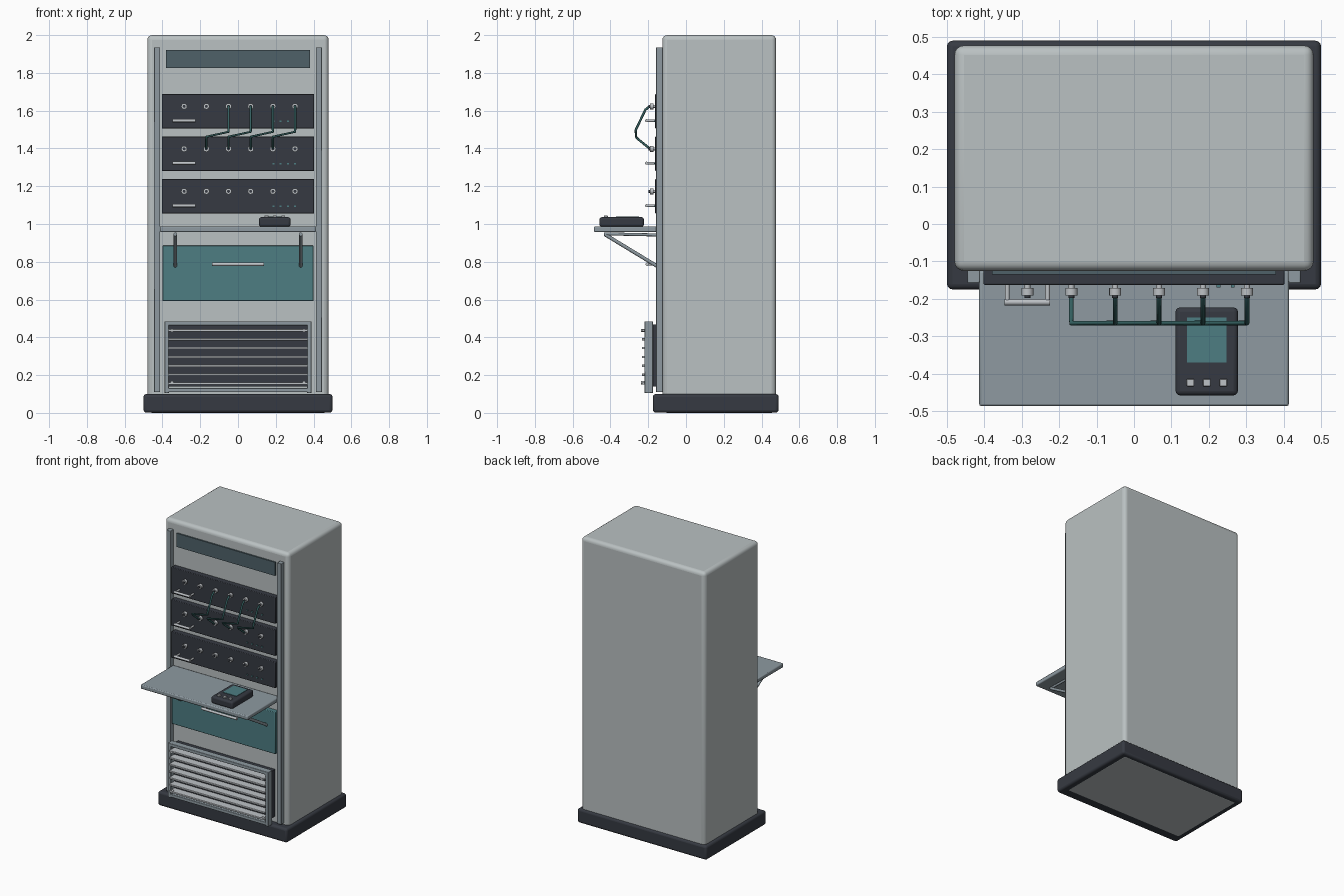
import bpy, bmesh, math
from mathutils import Vector

if "Cube" in bpy.data.objects:
    bpy.data.objects.remove(bpy.data.objects["Cube"])


def material(name, r, g, b):
    def lin(c):
        c /= 255
        return c / 12.92 if c <= 0.04045 else ((c + 0.055) / 1.055) ** 2.4
    m = bpy.data.materials.new(name)
    m.diffuse_color = (lin(r), lin(g), lin(b), 1)
    m.use_nodes = True
    m.node_tree.nodes["Principled BSDF"].inputs["Base Color"].default_value = m.diffuse_color
    return m


SHELL = material("pale grey shell", 186, 193, 194)
DARK = material("charcoal", 54, 58, 66)
STEEL = material("blue grey steel", 142, 154, 161)
METAL = material("light metal", 190, 194, 198)
TEAL = material("teal", 77, 125, 130)
SLATE = material("slate glass", 78, 97, 105)
CABLE = material("cable green", 52, 96, 96)


def finish(name, bm, mat, bevel=0, segments=2):
    me = bpy.data.meshes.new(name)
    bm.to_mesh(me)
    bm.free()
    me.materials.append(mat)
    ob = bpy.data.objects.new(name, me)
    bpy.context.collection.objects.link(ob)
    bpy.context.view_layer.objects.active = ob
    ob.select_set(True)
    if bevel:
        mod = ob.modifiers.new("bevel", "BEVEL")
        mod.width, mod.segments = bevel, segments
    bpy.ops.object.shade_smooth_by_angle(angle=math.radians(35))
    ob.select_set(False)
    return ob


def box(name, x, y, z, mat, bevel=0, segments=2):
    """Box given by its (min, max) range on each axis."""
    bm = bmesh.new()
    bmesh.ops.create_cube(bm, size=1)
    for v in bm.verts:
        v.co = [lo + (c + 0.5) * (hi - lo) for c, (lo, hi) in zip(v.co, (x, y, z))]
    return finish(name, bm, mat, bevel, segments)


def rod(name, a, b, radius, mat, sides=12):
    """Cylinder between two points."""
    a, b = Vector(a), Vector(b)
    bm = bmesh.new()
    bmesh.ops.create_cone(bm, cap_ends=True, segments=sides, radius1=radius,
                          radius2=radius, depth=(b - a).length)
    bm.transform((b - a).to_track_quat('Z', 'Y').to_matrix().to_4x4())
    bmesh.ops.translate(bm, verts=bm.verts, vec=(a + b) / 2)
    return finish(name, bm, mat)


def tube(name, points, radius, mat):
    """Bent round tube through a few points."""
    cu = bpy.data.curves.new(name, 'CURVE')
    cu.dimensions, cu.bevel_depth, cu.bevel_resolution = '3D', radius, 2
    cu.use_fill_caps = True
    sp = cu.splines.new('POLY')
    sp.points.add(len(points) - 1)
    for p, co in zip(sp.points, points):
        p.co = (*co, 1)
    cu.materials.append(mat)
    ob = bpy.data.objects.new(name, cu)
    bpy.context.collection.objects.link(ob)
    return ob


# Cabinet shell and plinth
box("cabinet", (-0.48, 0.48), (-0.125, 0.477), (0, 2), SHELL, 0.025, 4)
box("plinth", (-0.5, 0.5), (-0.175, 0.49), (0.001, 0.1), DARK, 0.015, 3)

# Mounting rails on both sides
for s in (-1, 1):
    box("rail", sorted((s * 0.412, s * 0.445)), (-0.158, -0.12), (0.11, 1.935), STEEL, 0.003)

# Top window strip
box("top_window", (-0.38, 0.38), (-0.135, -0.12), (1.825, 1.92), SLATE)

# Three rack units with sockets, handle and indicator lamps
FACE = -0.163
sockets = [-0.285 + 0.1174 * i for i in range(6)]
for zc in (1.597, 1.372, 1.147):
    box("rack_unit", (-0.402, 0.402), (FACE, -0.12), (zc - 0.092, zc + 0.092), DARK, 0.004)
    zs = zc + 0.026
    for x in sockets:
        rod("socket_stem", (x, FACE + 0.005, zs), (x, -0.172, zs), 0.008, METAL)
        rod("socket_ring", (x, -0.171, zs), (x, -0.191, zs), 0.016, METAL, 16)
        rod("socket_hole", (x, -0.19, zs), (x, -0.198, zs), 0.008, DARK)
    zh = zc - 0.05
    for x in (-0.339, -0.231):
        rod("handle_post", (x, FACE + 0.005, zh), (x, -0.209, zh), 0.0065, METAL)
    rod("handle_bar", (-0.346, -0.209, zh), (-0.224, -0.209, zh), 0.0085, METAL)
    for i in range(4):
        x = 0.188 + 0.038 * i
        box("lamp", (x - 0.005, x + 0.005), (-0.17, FACE + 0.004), (zh - 0.006, zh + 0.002), TEAL)

# Patch cables joining the upper and middle sockets
for a, b in zip(sockets[2:], sockets[1:]):
    tube("patch_cable", [(a, -0.19, 1.625), (a, -0.215, 1.605), (a, -0.265, 1.5), (a, -0.265, 1.488),
                         (b, -0.265, 1.462), (b, -0.255, 1.45), (b, -0.19, 1.398)], 0.0065, CABLE)

# Fold-out shelf with triangular brackets
box("shelf", (-0.414, 0.414), (-0.487, -0.125), (0.958, 0.987), STEEL, 0.006)
for x in (-0.332, 0.332):
    rod("bracket_arm", (x, -0.435, 0.948), (x, -0.155, 0.942), 0.008, STEEL)
    rod("bracket_strut", (x, -0.43, 0.945), (x, -0.155, 0.778), 0.0095, STEEL)

# Drawer and pull
box("drawer", (-0.4, 0.4), (-0.16, -0.12), (0.592, 0.885), TEAL, 0.004)
for x in (-0.12, 0.12):
    rod("drawer_pull_post", (x, -0.155, 0.787), (x, -0.205, 0.787), 0.007, METAL)
rod("drawer_pull", (-0.137, -0.205, 0.787), (0.137, -0.205, 0.787), 0.009, METAL)

# Handheld unit lying on the shelf
box("handheld", (0.111, 0.278), (-0.458, -0.223), (0.986, 1.036), DARK, 0.012, 3)
box("handheld_screen", (0.142, 0.247), (-0.37, -0.25), (1.03, 1.039), TEAL)
for x in (0.151, 0.195, 0.239):
    box("handheld_button", (x - 0.01, x + 0.01), (-0.434, -0.414), (1.03, 1.045), METAL, 0.002)

# Ventilation grille: back panel, frame, slats and screws
box("vent_panel", (-0.375, 0.375), (-0.18, -0.12), (0.14, 0.468), DARK)
for s in (-1, 1):
    box("vent_side", sorted((s * 0.366, s * 0.389)), (-0.22, -0.175), (0.105, 0.485), STEEL, 0.003)
for z in (0.463, 0.11):
    box("vent_bar", (-0.37, 0.37), (-0.22, -0.175), (z, z + 0.022), STEEL, 0.003)
for i in range(7):
    z = 0.155 + 0.047 * i
    box("vent_slat", (-0.368, 0.368), (-0.234, -0.178), (z - 0.006, z + 0.006), METAL, 0.002)
for x in (-0.35, 0.35):
    for z in (0.16, 0.436):
        rod("vent_screw", (x, -0.22, z), (x, -0.238, z), 0.009, METAL)
